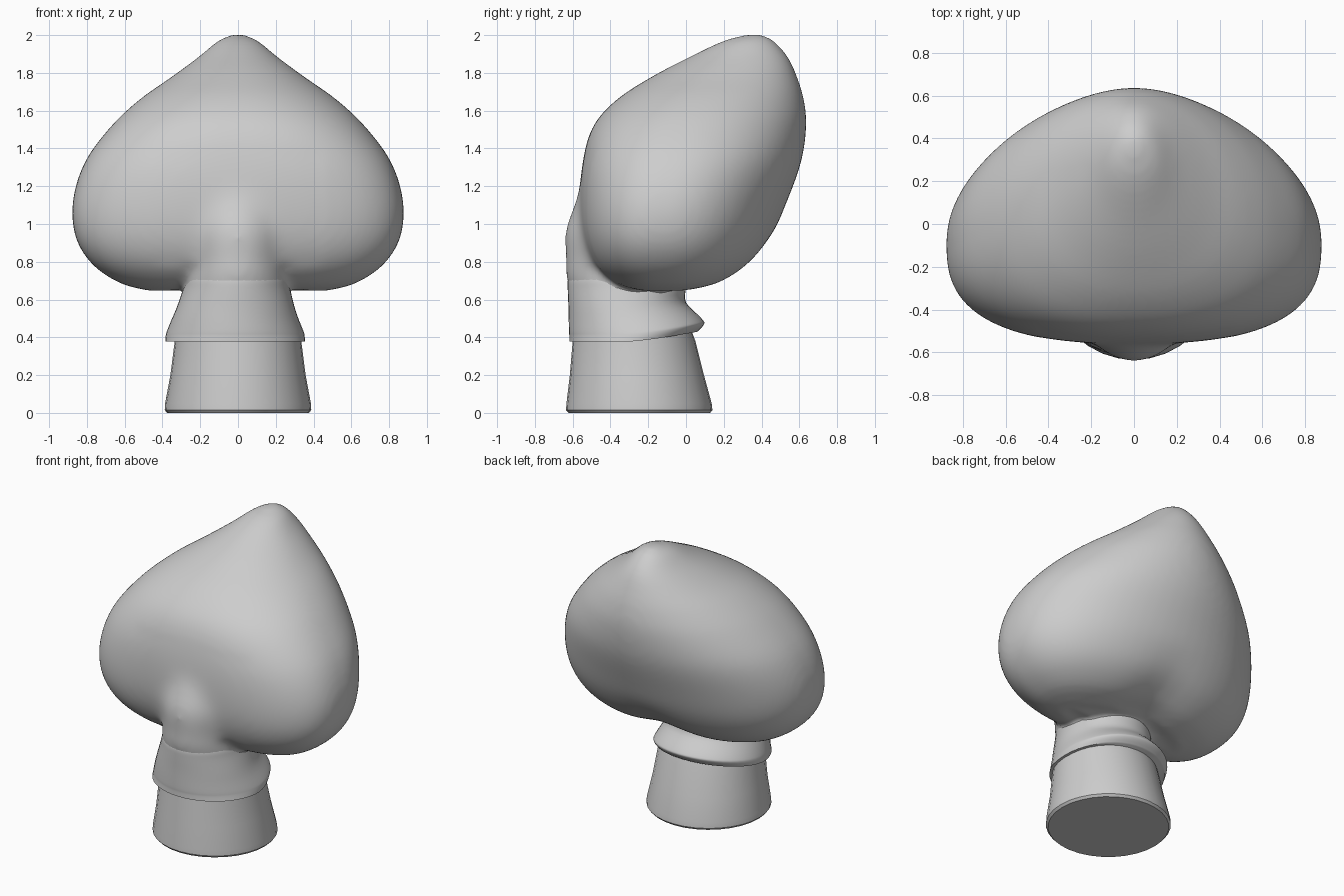
import bpy, bmesh, math

cube = bpy.data.objects.get("Cube")
if cube:
    bpy.data.objects.remove(cube, do_unlink=True)

grey = bpy.data.materials.new("plain grey")
grey.use_nodes = True
grey.diffuse_color = (0.61, 0.61, 0.61, 1)
grey.node_tree.nodes["Principled BSDF"].inputs["Base Color"].default_value = (0.61, 0.61, 0.61, 1)


def power(v, p):
    return math.copysign(abs(v) ** p, v)


def refine(rings, steps=4):
    """Pass a smooth spline through the ring measurements."""
    ext = [rings[0]] + rings + [rings[-1]]
    out = []
    for a, b, c, d in zip(ext, ext[1:], ext[2:], ext[3:]):
        for k in range(steps):
            t = k / steps
            out.append(tuple(
                q + t / 2 * (r - p + t * (2 * p - 5 * q + 4 * r - s + t * (3 * q - p - 3 * r + s)))
                for p, q, r, s in zip(a, b, c, d)))
    return out + [rings[-1]]


def loft(bm, rings, sides, split=0.5, warp=None):
    """Skin closed rings: z, half width, front y, back y, then optional front and back power."""
    loops = []
    for z, w, front, back, *bend in rings:
        front_power, back_power = bend or (1, 1)
        mid = front + (back - front) * split
        loop = []
        for i in range(sides):
            a = 2 * math.pi * i / sides
            c, s = math.cos(a), math.sin(a)
            p = front_power if s < 0 else back_power
            depth = mid - front if s < 0 else back - mid
            co = (w * power(c, p), mid + depth * power(s, p), z)
            loop.append(bm.verts.new(warp(*co) if warp else co))
        loops.append(loop)
    faces = [bm.faces.new(loops[0]), bm.faces.new(loops[-1])]
    for lo, hi in zip(loops, loops[1:]):
        for i in range(sides):
            j = (i + 1) % sides
            faces.append(bm.faces.new((lo[i], lo[j], hi[j], hi[i])))
    bmesh.ops.recalc_face_normals(bm, faces=faces)


def finish(bm, name):
    mesh = bpy.data.meshes.new(name)
    bm.to_mesh(mesh)
    bm.free()
    mesh.materials.append(grey)
    obj = bpy.data.objects.new(name, mesh)
    bpy.context.collection.objects.link(obj)
    return obj


def shade(obj, degrees):
    bpy.ops.object.select_all(action='DESELECT')
    obj.select_set(True)
    bpy.context.view_layer.objects.active = obj
    bpy.ops.object.shade_smooth_by_angle(angle=math.radians(degrees))


def soften(bm, verts, steps):
    for step in range(steps):
        bmesh.ops.smooth_vert(bm, verts=verts, factor=0.5,
                              use_axis_x=True, use_axis_y=True, use_axis_z=True)


# Head: leaning spade with a shallow groove between two lobes at the bottom
def lobes(x, y, z):
    low = max(0.0, min(1.0, (1 - z) / 0.3))
    return x, y, z + 0.045 * low * math.exp(-(x / 0.2) ** 2)


HEAD = [
    (0.645, 0.46, -0.28, 0.04, 0.8, 0.85), (0.685, 0.62, -0.39, 0.2, 0.78, 0.87),
    (0.785, 0.77, -0.49, 0.345, 0.75, 0.9), (0.93, 0.86, -0.545, 0.45, 0.74, 0.95),
    (1.12, 0.875, -0.562, 0.535, 0.75, 1.0), (1.33, 0.81, -0.548, 0.61, 0.78, 1.02),
    (1.52, 0.67, -0.49, 0.637, 0.84, 1.03), (1.66, 0.52, -0.365, 0.624, 0.9, 1.03),
    (1.78, 0.35, -0.18, 0.588, 0.95, 1.0), (1.885, 0.208, 0.02, 0.54, 1.0, 1.0),
    (1.97, 0.105, 0.2, 0.465, 1.0, 1.0), (2.004, 0.025, 0.33, 0.4, 1.0, 1.0),
]


# Collar: a tilted lip leading into a neck that climbs the front of the head
def tilt(x, y, z):
    low = max(0.0, min(1.0, (0.8 - z) / 0.3))
    rise = 0.05 * (max(0.0, y + 0.3) / 0.35) ** 1.3
    return x - 0.015 * low, y, z + rise * low


LIP = [
    (0.378, 0.37, -0.618, 0.06), (0.41, 0.367, -0.618, 0.095),
    (0.44, 0.358, -0.62, 0.085), (0.55, 0.315, -0.622, 0.0),
    (0.65, 0.285, -0.626, 0.0), (0.7, 0.272, -0.626, -0.01),
    (0.74, 0.255, -0.615, -0.03),
]
NECK = [
    (0.5, 0.305, -0.59, -0.03), (0.65, 0.275, -0.615, -0.02),
    (0.72, 0.27, -0.632, 0.0), (0.82, 0.258, -0.64, 0.0),
    (0.95, 0.25, -0.648, -0.1), (1.05, 0.24, -0.615, -0.1),
    (1.16, 0.21, -0.57, -0.2), (1.24, 0.17, -0.54, -0.25),
]

bm = bmesh.new()
loft(bm, refine(HEAD), 64, split=0.44, warp=lobes)
loft(bm, refine(NECK), 48, warp=tilt)
body = finish(bm, "head_and_neck")

# Fuse head and neck into one skin, then soften it, most of all at the front joint
remesh = body.modifiers.new("fuse", 'REMESH')
remesh.mode = 'VOXEL'
remesh.voxel_size = 0.018
graph = bpy.context.evaluated_depsgraph_get()
fused = bpy.data.meshes.new_from_object(body.evaluated_get(graph))
body.modifiers.clear()
bm = bmesh.new()
bm.from_mesh(fused)
joint = [v for v in bm.verts
         if abs(v.co.x) < 0.45 and v.co.y < -0.3 and 0.78 < v.co.z < 1.4]
soften(bm, joint, 40)
soften(bm, bm.verts[:], 8)
bm.to_mesh(body.data)
bm.free()
bpy.data.meshes.remove(fused)
shade(body, 60)

bm = bmesh.new()
loft(bm, refine(LIP), 48, warp=tilt)
shade(finish(bm, "collar"), 50)

# Base: flared round foot with a small bevel, reaching up inside the collar
BASE = [
    (0.0, 0.375, -0.622, 0.128), (0.015, 0.388, -0.635, 0.14),
    (0.05, 0.386, -0.633, 0.136), (0.2, 0.358, -0.615, 0.095),
    (0.38, 0.335, -0.6, 0.05), (0.46, 0.325, -0.59, 0.02),
]
bm = bmesh.new()
loft(bm, BASE, 32)
shade(finish(bm, "base"), 35)
